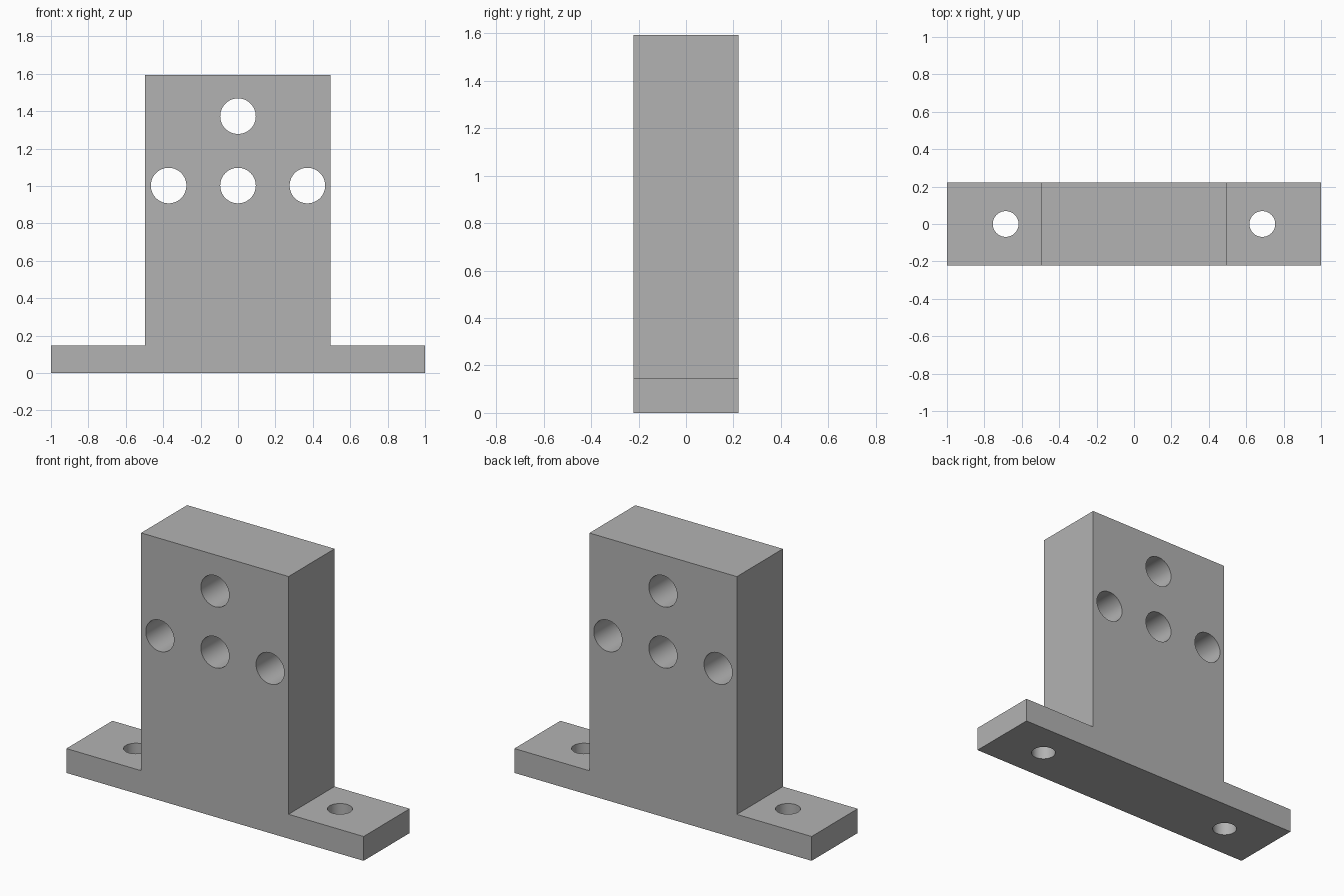
import bpy
import bmesh
from math import radians

cube = bpy.data.objects.get("Cube")
if cube:
    bpy.data.objects.remove(cube, do_unlink=True)

HALF_DEPTH = 0.221
BASE_TOP = 0.148
HEIGHT = 1.594

# Single grey material
grey = bpy.data.materials.new("plain grey")
grey.use_nodes = True
colour = (0.45, 0.45, 0.45, 1)
grey.diffuse_color = colour
grey.node_tree.nodes["Principled BSDF"].inputs["Base Color"].default_value = colour

# Upright block and mounting feet: one profile extruded front to back
profile = [(-1, 0), (1, 0), (1, BASE_TOP), (0.495, BASE_TOP), (0.495, HEIGHT),
           (-0.497, HEIGHT), (-0.497, BASE_TOP), (-1, BASE_TOP)]
bm = bmesh.new()
face = bm.faces.new([bm.verts.new((x, -HALF_DEPTH, z)) for x, z in profile])
extruded = bmesh.ops.extrude_face_region(bm, geom=[face])["geom"]
bmesh.ops.translate(bm, vec=(0, 2 * HALF_DEPTH, 0),
                    verts=[v for v in extruded if isinstance(v, bmesh.types.BMVert)])
bmesh.ops.recalc_face_normals(bm, faces=bm.faces)
mesh = bpy.data.meshes.new("mounting_bracket")
bm.to_mesh(mesh)
bm.free()
mesh.materials.append(grey)
bracket = bpy.data.objects.new("mounting_bracket", mesh)
bpy.context.collection.objects.link(bracket)


def drill(name, radius, location, rotation=(0, 0, 0)):
    """Cut a round through hole in the bracket."""
    bpy.ops.mesh.primitive_cylinder_add(vertices=64, radius=radius, depth=1,
                                        location=location, rotation=rotation)
    cutter = bpy.context.object
    cutter.name = name
    cutter.data.materials.append(grey)
    cut = bracket.modifiers.new(name, "BOOLEAN")
    cut.operation = "DIFFERENCE"
    cut.solver = "EXACT"
    cut.object = cutter
    bpy.ops.object.select_all(action="DESELECT")
    bracket.select_set(True)
    bpy.context.view_layer.objects.active = bracket
    bpy.ops.object.modifier_apply(modifier=name)
    bpy.data.objects.remove(cutter, do_unlink=True)


# Holes through the upright
for x, z in [(-0.371, 1.002), (0, 1.002), (0.371, 1.002), (0, 1.373)]:
    drill("upright_hole", 0.095, (x, 0, z), (radians(90), 0, 0))

# Bolt holes through the feet
for side in (-1, 1):
    drill("foot_hole", 0.069, (side * 0.686, 0, 0))

# Smooth bores, sharp rims and block edges
bpy.ops.object.shade_smooth_by_angle(angle=radians(30))
